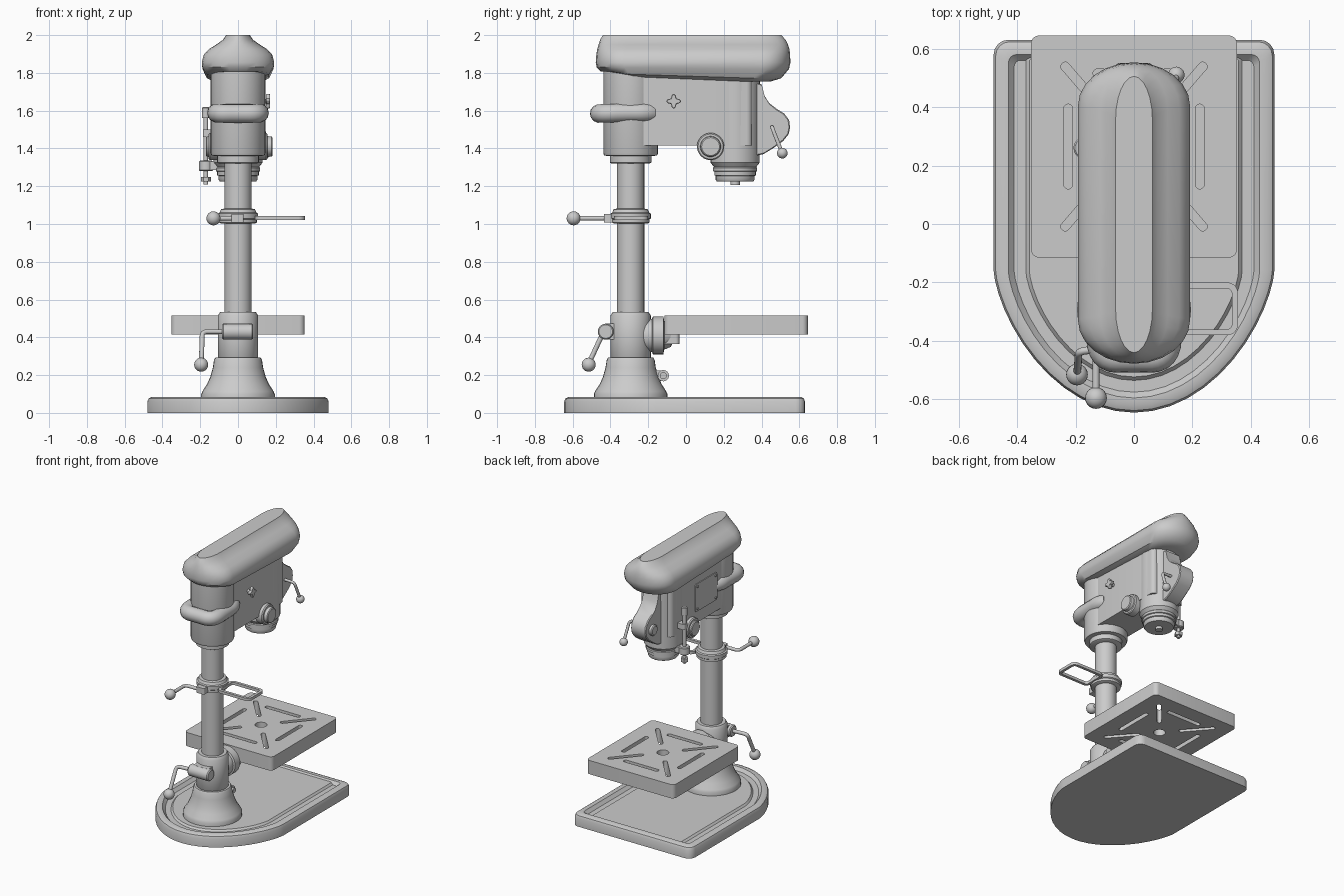
import bpy, bmesh
from math import sin, cos, pi, radians
from mathutils import Matrix, Vector

if "Cube" in bpy.data.objects:
    bpy.data.objects.remove(bpy.data.objects["Cube"])

CY = -0.293   # column axis
QY = 0.26     # quill axis


def finish(o, ang=35):
    bpy.ops.object.select_all(action='DESELECT')
    o.select_set(True)
    bpy.context.view_layer.objects.active = o
    bpy.ops.object.shade_smooth_by_angle(angle=radians(ang))
    return o


def loft(name, rings, mat=None, closed=False):
    """Skin a list of equal-length point rings, capped or closed into a loop."""
    bm = bmesh.new()
    R = [[bm.verts.new(p) for p in r] for r in rings]
    n = len(R[0])
    for a, b in zip(R, R[1:] + ([R[0]] if closed else [])):
        for i in range(n):
            j = (i + 1) % n
            bm.faces.new((a[i], a[j], b[j], b[i]))
    if not closed:
        bm.faces.new(R[0][::-1])
        bm.faces.new(R[-1])
    bmesh.ops.recalc_face_normals(bm, faces=bm.faces)
    if mat:
        bm.transform(mat)
    me = bpy.data.meshes.new(name)
    bm.to_mesh(me)
    bm.free()
    o = bpy.data.objects.new(name, me)
    bpy.context.collection.objects.link(o)
    return finish(o)


def lathe(name, prof, loc, axis='Z', n=32):
    """Revolve (radius, height) pairs about an axis through loc."""
    rings = [[(r * cos(2 * pi * i / n), r * sin(2 * pi * i / n), h) for i in range(n)] for r, h in prof]
    rot = {'Z': Matrix(), 'X': Matrix.Rotation(pi / 2, 4, 'Y'), 'Y': Matrix.Rotation(-pi / 2, 4, 'X')}[axis]
    return loft(name, rings, Matrix.Translation(loc) @ rot)


def prism(name, pts, z0, z1, mat=None, b=0.0):
    c = sum((Vector(p) for p in pts), Vector((0, 0))) / len(pts)
    lev = [(0, z0 + b), (0, z1 - b), (b, z1)] if b else [(0, z0), (0, z1)]
    if b:
        lev.insert(0, (b, z0))
    rings = []
    for d, z in lev:
        ring = []
        for p in pts:
            v = Vector(p) - c
            v = c + v * (1 - d / v.length)
            ring.append((v.x, v.y, z))
        rings.append(ring)
    return loft(name, rings, mat)


def rrect(x0, x1, y0, y1, r, n=5):
    pts = []
    for k, (cx, cy) in enumerate(((x1 - r, y1 - r), (x0 + r, y1 - r), (x0 + r, y0 + r), (x1 - r, y0 + r))):
        for i in range(n + 1):
            a = pi / 2 * (k + i / n)
            pts.append((cx + r * cos(a), cy + r * sin(a)))
    return pts


def stadium(w, y0, y1, e, n=12):
    return ([(w * cos(pi * i / n), y1 - e + e * sin(pi * i / n)) for i in range(n + 1)] +
            [(-w * cos(pi * i / n), y0 + e - e * sin(pi * i / n)) for i in range(n + 1)])


def tube(name, pts, r):
    cu = bpy.data.curves.new(name, 'CURVE')
    cu.dimensions = '3D'
    cu.bevel_depth, cu.bevel_resolution, cu.use_fill_caps = r, 5, True
    s = cu.splines.new('NURBS')
    s.points.add(len(pts) - 1)
    for p, co in zip(s.points, pts):
        p.co = (*co, 1)
    s.order_u, s.use_endpoint_u, s.resolution_u = 3, True, 6
    o = bpy.data.objects.new(name, cu)
    bpy.context.collection.objects.link(o)
    finish_sel = bpy.context.view_layer.objects
    bpy.ops.object.select_all(action='DESELECT')
    o.select_set(True)
    finish_sel.active = o
    bpy.ops.object.convert(target='MESH')
    return finish(bpy.context.view_layer.objects.active)


def ball(name, loc, r):
    return lathe(name, [(max(r * sin(pi * i / 12), 0.002), -r * cos(pi * i / 12)) for i in range(13)], loc, n=20)


# Base with rim, groove and raised plate
def base_ring(d, z):
    w, r, yb = 0.48 - d, max(0.05 - d * 0.4, 0.015), 0.63 - d * (0.5 if d > 0.1 else 1)
    arc = [(w - r + r * cos(pi / 2 * i / 4), yb - r + r * sin(pi / 2 * i / 4)) for i in range(5)]
    front = [(-w * cos(pi * i / 24), -0.16 - (0.485 - d) * sin(pi * i / 24) ** 1.35) for i in range(1, 24)]
    pts = [(w, -0.16)] + arc + [(-x, y) for x, y in arc[::-1]] + [(-w, -0.16)] + front
    return [(x, y, z) for x, y in pts]


loft("base", [base_ring(*l) for l in ((0, 0), (0, .06), (.007, .077), (.024, .085), (.05, .085), (.056, .078),
                                      (.07, .063), (.11, .063), (.122, .076))])

# Column, foot and collars
lathe("column", [(.072, .07), (.072, 1.4)], (0, CY, 0))
lathe("column_foot", [(.195, .07), (.195, .1), (.188, .115), (.165, .15), (.147, .19), (.133, .24), (.127, .28),
                      (.12, .292), (.1, .292)], (0, CY, 0))
lathe("table_collar", [(.1, .285), (.107, .295), (.107, .515), (.095, .533), (.07, .533)], (0, CY, 0))
lathe("middle_collar", [(.09, 1.003), (.1, 1.008), (.1, 1.025), (.107, 1.03), (.107, 1.055), (.098, 1.06), (.09, 1.078),
                        (.07, 1.082)], (0, CY, 0))
lathe("foot_bolt", [(.02, -.05), (.03, -.045), (.03, .04), (.018, .04), (.018, .055)], (0, -.12, .197), 'X', 16)
prism("foot_bolt_lug", rrect(-.03, .03, -.2, -.12, .008), .17, .225)

# Table with through slots
table = prism("table", rrect(-.353, .353, -.115, .645, .03), .415, .515)
TY = 0.265
cutters = [lathe("hole_cutter", [(.04, .38), (.04, .55)], (0, TY, 0), n=24)]


def slot(ax, ay, bx, by):
    a, b = Vector((ax, ay)), Vector((bx, by))
    d = b - a
    h = d.length / 2
    m = Matrix.Translation(((a + b).x / 2, TY + (a + b).y / 2, 0)) @ Matrix.Rotation(d.to_2d().angle_signed(Vector((1, 0))), 4, 'Z')
    cutters.append(prism("slot_cutter", rrect(-h, h, -.015, .015, .0149), .38, .55, m))


for s in (1, -1):
    slot(s * .225, -.145, s * .225, .145)
    slot(-.14, s * .25, .14, s * .25)
    for t in (1, -1):
        slot(s * .085, t * .1, s * .245, t * .285)
for c in cutters:
    md = table.modifiers.new("cut", 'BOOLEAN')
    md.operation, md.solver, md.object = 'DIFFERENCE', 'EXACT', c
    bpy.context.view_layer.objects.active = table
    bpy.ops.object.modifier_apply(modifier=md.name)
    bpy.data.objects.remove(c)
finish(table)

# Swivel arm between collar and table
lathe("table_swivel", [(.07, -.25), (.088, -.215), (.088, -.18), (.1, -.175), (.1, -.12), (.075, -.115), (.06, -.08),
                       (.05, -.075)], (0, 0, .41), 'Y')
prism("table_bracket", rrect(-.06, .06, -.13, -.035, .02), .365, .43)

# Table clamp with lever
lathe("table_clamp", [(.036, -.085), (.042, -.078), (.042, .073), (.036, .08)], (0, -.425, .43), 'X', 20)
prism("table_clamp_lug", rrect(-.06, .06, -.43, -.35, .01), .388, .472)
tube("table_lever", [(-.07, -.425, .43), (-.13, -.43, .43), (-.19, -.435, .43), (-.19, -.46, .38), (-.195, -.515, .26)], .013)
ball("table_lever_ball", (-.195, -.515, .255), .037)

# Middle collar lever and loop
prism("middle_clamp_lug", rrect(-.035, .03, -.435, -.37, .008), 1.008, 1.052)
tube("middle_lever", [(0, -.42, 1.03), (-.06, -.42, 1.03), (-.13, -.42, 1.03), (-.13, -.48, 1.03), (-.13, -.6, 1.03)], .012)
ball("middle_lever_ball", (-.13, -.595, 1.03), .037)
outer, inner = rrect(.09, .355, -.38, -.2, .035), rrect(.11, .335, -.36, -.22, .018)
loft("side_loop", [[(x, y, z) for x, y in p] for p, z in ((outer, 1.022), (outer, 1.042), (inner, 1.042), (inner, 1.022))],
     closed=True)

# Head casting
lathe("head_neck", [(.1, 1.32), (.11, 1.325), (.11, 1.36), (.14, 1.362), (.145, 1.375), (.145, 1.81)], (0, CY, 0))
prism("head_body", rrect(-.127, .127, -.3, .35, .03), 1.415, 1.8)
lathe("quill_housing", [(.025, 1.207), (.025, 1.226), (.097, 1.226), (.103, 1.235), (.103, 1.255), (.11, 1.258),
                        (.11, 1.277), (.117, 1.28), (.117, 1.297), (.112, 1.302), (.13, 1.325), (.132, 1.8)], (0, QY, 0))

# Rounded top cover, raised a little at the front underside
rings = []
for w, y0, y1, z, lift in ((.13, -.42, .45, 1.755, .05), (.165, -.45, .505, 1.772, .035), (.188, -.473, .545, 1.82, .01),
                           (.192, -.478, .553, 1.855, 0), (.182, -.475, .551, 1.895, 0), (.155, -.47, .548, 1.925, 0),
                           (.115, -.463, .54, 1.95, 0), (.08, -.455, .527, 1.975, 0), (.063, -.44, .505, 2.0, 0)):
    rings.append([(x, y, z + lift * min(max((-.15 - y) / .25, 0), 1)) for x, y in stadium(w, y0, y1, .15)])
loft("top_cover", rings)

# Grip wrapped around the front of the neck
tube("front_grip", [(.09, -.19, 1.59), (.112, -.22, 1.59), (.112, -.3, 1.59), (.115, -.46, 1.585), (0, -.457, 1.585),
                    (-.115, -.46, 1.585), (-.112, -.3, 1.59), (-.112, -.22, 1.59), (-.09, -.19, 1.59)], .05)

# Feed shaft bosses on both sides
for s, out, nm in ((1, .183, "right"), (-1, .17, "left")):
    prof = [(.072, .1), (.072, .148), (.066, .155), (.055, .156), (.053, out - .005), (.047, out)]
    lathe("feed_boss_" + nm, [(r, s * h) for r, h in prof], (0, .13, 1.41), 'X')

# Four-lobed knob
to_x = Matrix(((0, 0, 1, 0), (1, 0, 0, -.065), (0, 1, 0, 1.65), (0, 0, 0, 1)))
lobes = [((.03 + .009 * cos(4 * a)) * cos(a), (.03 + .009 * cos(4 * a)) * sin(a)) for a in (2 * pi * i / 32 for i in range(32))]
prism("lobed_knob", lobes, .148, .17, to_x, .004)
lathe("lobed_knob_stem", [(.012, .11), (.012, .155)], (0, -.065, 1.65), 'X', 16)

# Spring housing at the back with boss and crank
side = Matrix(((0, 0, 1, 0), (1, 0, 0, 0), (0, 1, 0, 0), (0, 0, 0, 1)))
prism("spring_housing", [(.36, 1.36), (.41, 1.37), (.46, 1.4), (.515, 1.44), (.543, 1.475), (.551, 1.51), (.546, 1.55),
                         (.52, 1.585), (.48, 1.61), (.44, 1.64), (.415, 1.68), (.4, 1.74), (.36, 1.75)], -.06, .06, side, .006)
lathe("spring_boss", [(.03, -.082), (.038, -.076), (.038, -.05)], (0, .475, 1.505), 'X', 24)
tube("feed_crank", [(.05, .455, 1.515), (.1, .455, 1.515), (.135, .457, 1.51), (.14, .475, 1.46), (.145, .508, 1.38)], .01)
ball("feed_crank_ball", (.145, .51, 1.375), .028)

# Depth stop rod with clamp and nuts
DX, DY = -.17, .26
lathe("depth_rod", [(.012, 1.21), (.012, 1.56), (.02, 1.56), (.02, 1.615), (.014, 1.62)], (DX, DY, 0), n=16)
lathe("depth_clamp", [(.032, 1.28), (.037, 1.285), (.037, 1.33), (.032, 1.335)], (DX, DY, 0), n=20)
prism("depth_arm", rrect(DX, -.05, DY - .03, DY + .03, .01), 1.285, 1.33)
lathe("depth_nut", [(.027, 1.225), (.027, 1.25)], (DX, DY, 0), n=6)
prism("depth_guide", rrect(-.185, -.1, DY - .022, DY + .022, .01), 1.46, 1.5)

# Access panel with raised frame and screws on the left side
flip = Matrix(((0, 0, -1, 0), (1, 0, 0, 0), (0, 1, 0, 0), (0, 0, 0, 1)))
prism("access_panel", rrect(-.17, .08, 1.5, 1.7, .012), .12, .133, flip)
for y in (-.15, .06):
    for z in (1.52, 1.68):
        lathe("panel_screw", [(.008, -.139), (.008, -.125)], (0, y, z), 'X', 12)
